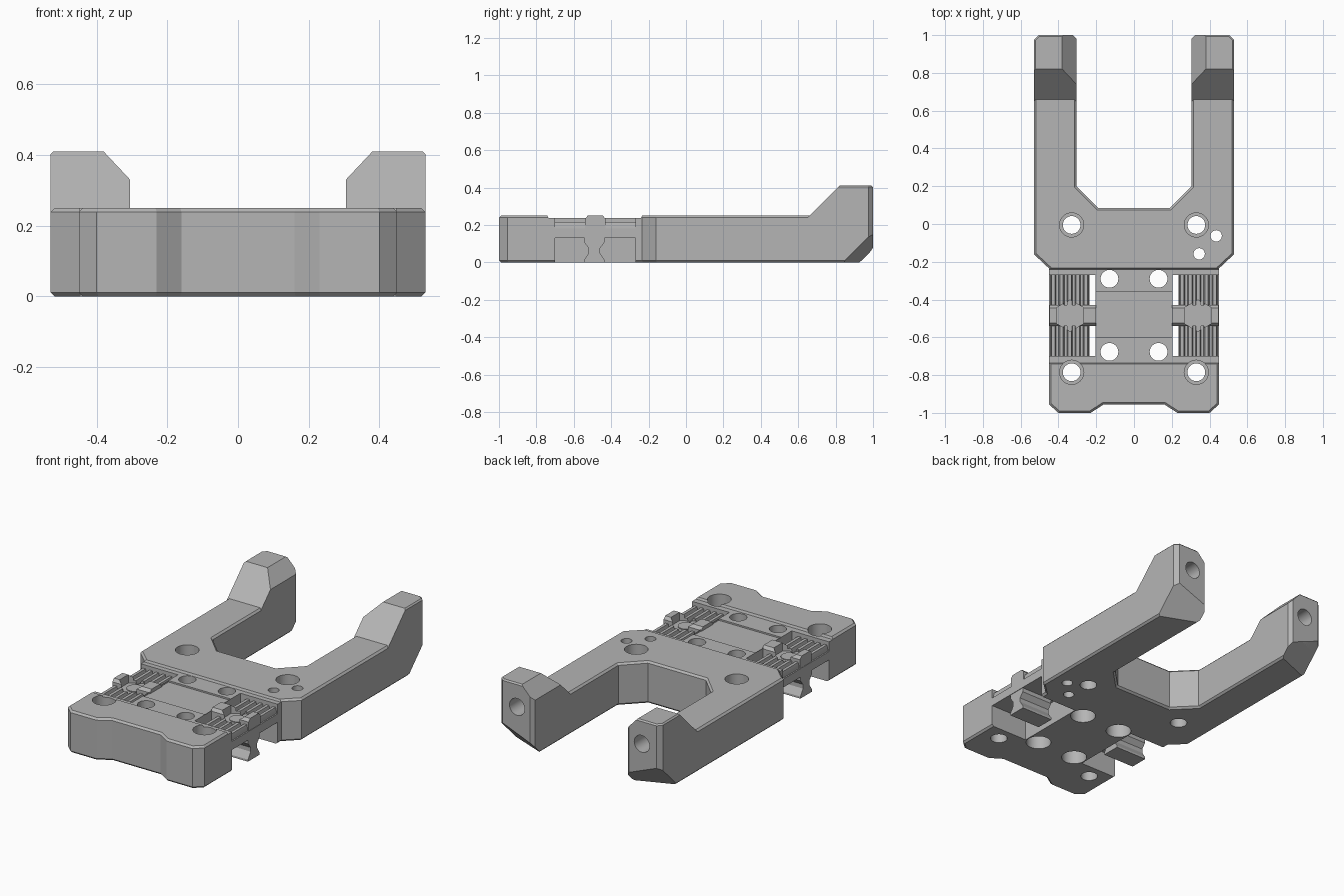
import bpy
import bmesh
import math
from mathutils import Vector

old = bpy.data.objects.get("Cube")
if old:
    bpy.data.objects.remove(old, do_unlink=True)

grey = bpy.data.materials.new("plain grey")
grey.use_nodes = True
grey.diffuse_color = (0.46, 0.46, 0.46, 1)
grey.node_tree.nodes["Principled BSDF"].inputs["Base Color"].default_value = (0.46, 0.46, 0.46, 1)

TOP = 0.25
AXES = {"x": lambda a, b, t: (t, a, b),
        "y": lambda a, b, t: (a, t, b),
        "z": lambda a, b, t: (a, b, t)}


def prism(name, pts, axis, lo, hi, chamfer=0, planes=()):
    """Extrude a profile along an axis, chamfer its cap edges, trim by planes."""
    bm = bmesh.new()
    place = AXES[axis]
    ends = [[bm.verts.new(place(a, b, t)) for a, b in pts] for t in (lo, hi)]
    caps = [bm.faces.new(e) for e in ends]
    n = len(pts)
    for i in range(n):
        j = (i + 1) % n
        bm.faces.new((ends[0][i], ends[0][j], ends[1][j], ends[1][i]))
    bmesh.ops.recalc_face_normals(bm, faces=bm.faces)
    if chamfer:
        edges = list({e for f in caps for e in f.edges})
        bmesh.ops.bevel(bm, geom=edges, offset=chamfer, segments=1, affect='EDGES')
    for co, no in planes:
        geom = list(bm.verts) + list(bm.edges) + list(bm.faces)
        bmesh.ops.bisect_plane(bm, geom=geom, plane_co=co, plane_no=no, clear_outer=True)
        rim = [e for e in bm.edges if e.is_boundary]
        if rim:
            bmesh.ops.holes_fill(bm, edges=rim)
    bmesh.ops.recalc_face_normals(bm, faces=bm.faces)
    me = bpy.data.meshes.new(name)
    bm.to_mesh(me)
    bm.free()
    me.materials.append(grey)
    ob = bpy.data.objects.new(name, me)
    bpy.context.collection.objects.link(ob)
    return ob


def box(name, x, y, z):
    x = sorted(x)
    return prism(name, [(x[0], y[0]), (x[1], y[0]), (x[1], y[1]), (x[0], y[1])], "z", *z)


def disc(r, cx, cy, sides=32, turn=0.0):
    steps = [turn + i * math.tau / sides for i in range(sides)]
    return [(cx + r * math.cos(a), cy + r * math.sin(a)) for a in steps]


def combine(target, tool, operation='DIFFERENCE'):
    mod = target.modifiers.new("combine", 'BOOLEAN')
    mod.operation = operation
    mod.solver = 'EXACT'
    mod.object = tool
    bpy.context.view_layer.objects.active = target
    bpy.ops.object.modifier_apply(modifier=mod.name)
    bpy.data.objects.remove(tool, do_unlink=True)


def drill(target, x, y, r, lo=-0.1, hi=0.5):
    combine(target, prism("drill", disc(r, x, y), "z", lo, hi))


# Main plate with its two arms
half = [(0.16, -0.955), (0.23, -1), (0.4, -1), (0.45, -0.955), (0.45, -0.235),
        (0.53, -0.16), (0.53, 0.975), (0.505, 1), (0.325, 1), (0.305, 0.98),
        (0.305, 0.2), (0.19, 0.085)]
outline = half + [(-x, y) for x, y in reversed(half)]
toe_cuts = [(Vector((s * 0.53, 0.84, 0)), Vector((s * 0.4, 1, -1))) for s in (1, -1)]
body = prism("body", outline, "z", 0, TOP, 0.011, toe_cuts)

# Raised arm tips with sloped ramps and cut inner corners
for s in (1, -1):
    tip = [(0.305, 0.6), (0.53, 0.6), (0.53, 0.975), (0.505, 1), (0.325, 1), (0.305, 0.98)]
    trims = [(Vector((0, 0.66, TOP)), Vector((0, -1, 1))),
             (Vector((s * 0.38, 0, 0.41)), Vector((-s, 0, 0.94)))]
    combine(body, prism("tip", [(s * x, y) for x, y in tip], "z", 0.1, 0.41, 0.008,
                        trims + toe_cuts), 'UNION')
    combine(body, prism("tip_bore", disc(0.05, s * 0.41, 0.27), "y", 0.8, 1.1))

# Shallow channel across the plate and its deeper middle
channel = [(-0.75, 0.27), (-0.735, 0.237), (-0.24, 0.237), (-0.225, 0.27)]
combine(body, prism("channel", channel, "x", -0.6, 0.6))
combine(body, box("middle_step", (-0.205, 0.205), (-0.6, -0.36), (0.228, 0.3)))

# Side pockets: open below, rib bed above, narrow through slots
for s in (1, -1):
    combine(body, box("pocket", (s * 0.205, s * 0.6), (-0.7, -0.27), (-0.1, 0.13)))
    combine(body, box("rib_bed", (s * 0.23, s * 0.6), (-0.7, -0.27), (0.18, 0.3)))
    combine(body, box("slot", (s * 0.205, s * 0.235), (-0.7, -0.27), (0.05, 0.3)))

# Screw holes, counterbored above at the corners and below in the middle
for s in (1, -1):
    for y in (-0.005, -0.785):
        drill(body, s * 0.33, y, 0.047)
        drill(body, s * 0.33, y, 0.064, 0.15)
    for y in (-0.29, -0.677):
        drill(body, s * 0.13, y, 0.047)
        drill(body, s * 0.13, y, 0.07, -0.1, 0.1)
for x, y in ((0.435, -0.063), (0.345, -0.158)):
    drill(body, x, y, 0.03)

# Ribbed strips, cross bars with hexagonal pockets, and dovetail clips
parts = [body]
for s, side in ((1, "left"), (-1, "right")):
    teeth = [(0.24, 0.17)]
    for i in range(5):
        x = 0.24 + i * 0.043
        teeth += [(x, 0.19), (x + 0.006, 0.215), (x + 0.024, 0.215), (x + 0.03, 0.19)]
    teeth.append((0.442, 0.17))
    ribs = prism("ribs_" + side, [(s * x, z) for x, z in teeth], "y", -0.7, -0.27)
    hat = [(-0.54, 0.14), (-0.54, 0.233), (-0.525, TOP), (-0.445, TOP), (-0.43, 0.233), (-0.43, 0.14)]
    bar = prism("cross_bar_" + side, hat, "x", s * 0.2, s * 0.448)
    for part in (ribs, bar):
        combine(part, prism("hex_pocket", disc(0.083, s * 0.338, -0.485, 6, math.pi / 2), "z", 0.2, 0.4))
    nut = prism("screw_end_" + side, disc(0.045, s * 0.338, -0.485), "z", 0.18, 0.205)
    dove = [(-0.545, 0), (-0.435, 0), (-0.435, 0.012), (-0.46, 0.05), (-0.46, 0.075), (-0.437, 0.105),
            (-0.437, 0.135), (-0.543, 0.135), (-0.543, 0.105), (-0.52, 0.075), (-0.52, 0.05), (-0.545, 0.012)]
    clip = prism("dovetail_clip_" + side, dove, "x", s * 0.24, s * 0.447)
    parts += [ribs, bar, nut, clip]

# Smooth the round bores, keep the machined edges sharp
bpy.ops.object.select_all(action='DESELECT')
for ob in parts:
    ob.select_set(True)
bpy.context.view_layer.objects.active = body
bpy.ops.object.shade_smooth_by_angle(angle=math.radians(20))
